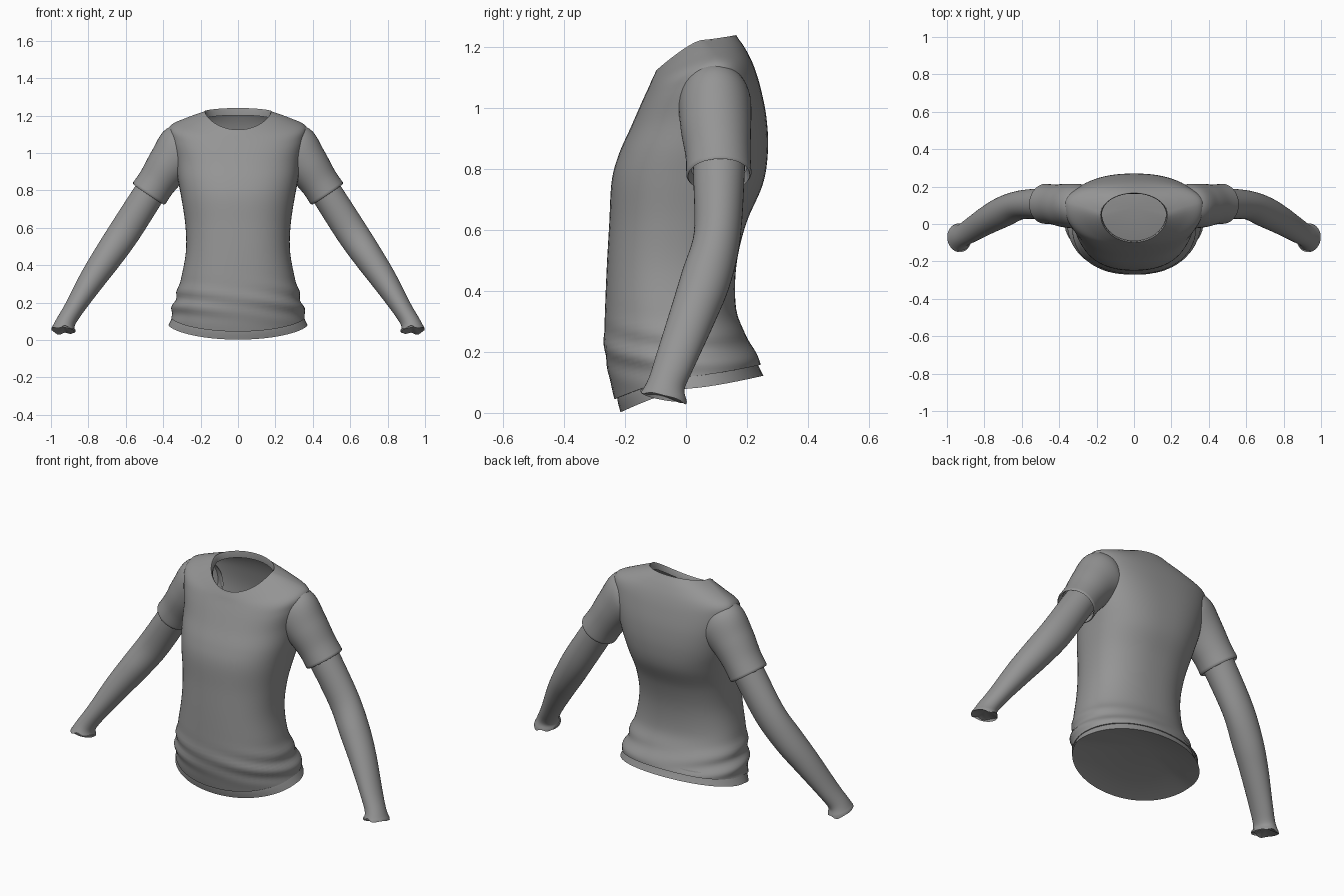
import bpy, bmesh, math
from mathutils import Vector

if "Cube" in bpy.data.objects:
    bpy.data.objects.remove(bpy.data.objects["Cube"])

SIDES = 64
cloth = bpy.data.materials.new("grey_cloth")
cloth.diffuse_color = (0.3, 0.3, 0.3, 1)
cloth.use_nodes = True
cloth.node_tree.nodes["Principled BSDF"].inputs["Base Color"].default_value = cloth.diffuse_color


def spline(rows, steps):
    """Catmull-Rom interpolation of parameter rows."""
    out = []
    for i in range(len(rows) - 1):
        a, b, c, d = (rows[max(i - 1, 0)], rows[i], rows[i + 1], rows[min(i + 2, len(rows) - 1)])
        for k in range(steps):
            t = k / steps
            out.append([0.5 * (2 * q + (r - p) * t + (2 * p - 5 * q + 4 * r - s) * t * t
                               + (3 * q - p - 3 * r + s) * t ** 3) for p, q, r, s in zip(a, b, c, d)])
    out.append(list(rows[-1]))
    return out


def loft(name, rings, fan=None, mirror=False):
    """Skin a list of rings; optionally close the last one with a fan to a point."""
    bm = bmesh.new()
    loops = [[bm.verts.new(p) for p in ring] for ring in rings]
    for a, b in zip(loops, loops[1:]):
        for i in range(len(a)):
            j = (i + 1) % len(a)
            bm.faces.new((a[i], a[j], b[j], b[i]))
    if fan:
        last, mid = loops[-1], bm.verts.new(fan)
        for i in range(len(last)):
            bm.faces.new((last[i], last[(i + 1) % len(last)], mid))
    bmesh.ops.recalc_face_normals(bm, faces=bm.faces)
    mesh = bpy.data.meshes.new(name)
    bm.to_mesh(mesh)
    bm.free()
    mesh.materials.append(cloth)
    obj = bpy.data.objects.new(name, mesh)
    bpy.context.collection.objects.link(obj)
    bpy.ops.object.select_all(action='DESELECT')
    obj.select_set(True)
    bpy.context.view_layer.objects.active = obj
    bpy.ops.object.shade_smooth_by_angle(angle=math.radians(50))
    if mirror:
        obj.modifiers.new("Mirror", 'MIRROR')
    return obj


def body_ring(row, folds=0.0):
    """Tilted oval: side x, y, z / front y, z / back y, z / roundness."""
    xs, ys, zs, yf, zf, yb, zb, p = row
    ring = []
    for i in range(SIDES):
        a = 2 * math.pi * i / SIDES
        c, s = math.cos(a), math.sin(a)
        x = xs * math.copysign(abs(c) ** p, c)
        w = abs(s) ** p
        ye, ze = (yf, zf) if s < 0 else (yb, zb)
        y, z = ys + (ye - ys) * w, zs + (ze - zs) * abs(s) ** 1.3
        f = folds * (0.4 + 1.8 * abs(x)) * math.exp(-((z - 0.2) / 0.08) ** 2)
        f = 1 + f * math.sin(65 * z + 10 * x + 4 * y)
        ring.append((x * f, y * f, z))
    return ring


def tube_rings(rows):
    """Rings across a path: centre x, y, z / radius across / radius in depth."""
    rings = []
    for i, (x, y, z, r, ry) in enumerate(rows):
        a, b = rows[max(i - 1, 0)], rows[min(i + 1, len(rows) - 1)]
        d = (Vector(b[:3]) - Vector(a[:3])).normalized()
        v = Vector((0, 1, 0))
        v = (v - d * v.dot(d)).normalized()
        u = v.cross(d)
        rings.append([Vector((x, y, z)) + u * r * math.cos(t) + v * ry * math.sin(t)
                      for t in (2 * math.pi * k / 40 for k in range(40))])
    return rings


def lip(ring, shrink, shift):
    """Turn an edge inward to give the cloth thickness."""
    c = sum((Vector(p) for p in ring), Vector()) / len(ring)
    return [c + (Vector(p) - c) * shrink + Vector(shift) for p in ring]


# Shirt body, hem to neckline
body = [
    (0.360, 0.01, 0.120, -0.235, 0.045, 0.247, 0.158, 0.95),
    (0.350, 0.00, 0.170, -0.250, 0.110, 0.238, 0.180, 0.93),
    (0.332, -0.02, 0.240, -0.268, 0.210, 0.200, 0.250, 0.90),
    (0.302, -0.04, 0.340, -0.266, 0.330, 0.165, 0.340, 0.88),
    (0.278, -0.04, 0.480, -0.260, 0.480, 0.165, 0.480, 0.86),
    (0.282, -0.02, 0.620, -0.252, 0.620, 0.197, 0.620, 0.86),
    (0.303, 0.01, 0.760, -0.244, 0.760, 0.252, 0.750, 0.84),
    (0.322, 0.05, 0.860, -0.220, 0.850, 0.269, 0.860, 0.82),
    (0.338, 0.09, 0.970, -0.180, 0.940, 0.264, 0.970, 0.82),
    (0.362, 0.10, 1.080, -0.145, 1.020, 0.244, 1.070, 0.85),
    (0.362, 0.10, 1.145, -0.122, 1.070, 0.222, 1.140, 0.90),
    (0.275, 0.08, 1.188, -0.110, 1.098, 0.195, 1.195, 0.95),
    (0.178, 0.05, 1.222, -0.098, 1.122, 0.165, 1.238, 1.00),
]
rings = [body_ring(r, 0.025) for r in spline(body, 6)]
hem_lip = [lip(rings[0], 0.95, (0, 0, 0.03)), lip(rings[0], 0.98, (0, 0, 0.0))]
loft("shirt_body", hem_lip + rings)

# Neckband and inner collar
neck = rings[-1]
loft("neckband", [lip(neck, 1.03, (0, 0, -0.006)), lip(neck, 1.0, (0, 0, 0.002)),
                  lip(neck, 0.97, (0, 0.002, -0.008)), lip(neck, 0.96, (0, 0.004, -0.035))])

# Undershirt showing below the hem, closed underneath
under = [
    (0.335, 0.01, 0.165, -0.222, 0.100, 0.225, 0.190, 0.95),
    (0.355, 0.01, 0.115, -0.226, 0.050, 0.240, 0.150, 0.95),
    (0.372, 0.01, 0.080, -0.215, 0.002, 0.254, 0.122, 0.97),
]
loft("undershirt_hem", [body_ring(r) for r in spline(under, 4)], fan=(0, 0.09, 0.14))

# Short sleeves with turned cuffs
sleeve = [
    (0.235, 0.098, 1.050, 0.095, 0.095),
    (0.290, 0.095, 1.020, 0.143, 0.118),
    (0.365, 0.098, 0.940, 0.120, 0.116),
    (0.430, 0.105, 0.850, 0.104, 0.107),
    (0.474, 0.108, 0.785, 0.104, 0.107),
]
s_rings = tube_rings(spline(sleeve, 6))
edge = s_rings[-1]
s_rings += [lip(edge, 0.95, (0.004, 0, -0.006)), lip(edge, 0.85, (-0.012, 0, 0.02))]
loft("short_sleeve", s_rings, mirror=True)

# Long undersleeves running down the arms, with flared wavy wrists
arm = [
    (0.430, 0.108, 0.850, 0.082, 0.085),
    (0.480, 0.108, 0.775, 0.084, 0.084),
    (0.605, 0.102, 0.580, 0.085, 0.077),
    (0.700, 0.065, 0.440, 0.079, 0.082),
    (0.782, 0.022, 0.320, 0.069, 0.076),
    (0.875, -0.035, 0.172, 0.053, 0.066),
    (0.921, -0.064, 0.095, 0.052, 0.062),
    (0.934, -0.074, 0.050, 0.066, 0.078),
]
a_rings = tube_rings(spline(arm, 6))
for p in a_rings[-1]:
    p.z = 0.052 - 0.25 * (p.y + 0.074) + 0.006 * math.sin(90 * p.x)
loft("long_sleeve", a_rings, fan=(0.934, -0.07, 0.075), mirror=True)
